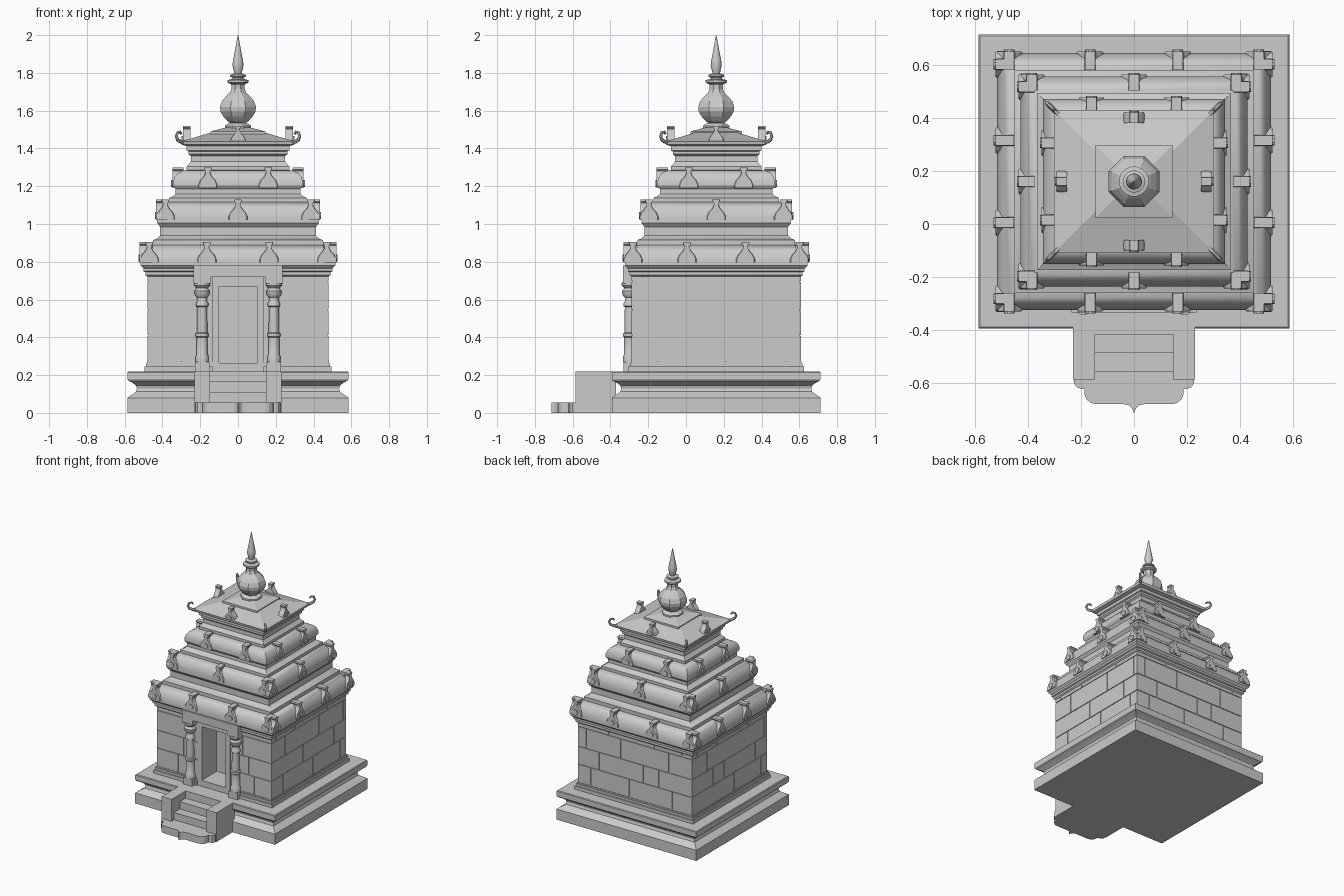
import bpy, bmesh, math
from mathutils import Vector, Matrix

if "Cube" in bpy.data.objects:
    bpy.data.objects.remove(bpy.data.objects["Cube"])

CY = 0.16       # centre of the shrine in y
INSET = 0.032   # the shrine is a little shallower than wide

stone = bpy.data.materials.new("grey_stone")
stone.use_nodes = True
stone.diffuse_color = (0.6, 0.6, 0.6, 1)
stone.node_tree.nodes["Principled BSDF"].inputs["Base Color"].default_value = (0.6, 0.6, 0.6, 1)


def finish(name, bm, smooth=None):
    bmesh.ops.recalc_face_normals(bm, faces=bm.faces)
    me = bpy.data.meshes.new(name)
    bm.to_mesh(me)
    bm.free()
    me.materials.append(stone)
    ob = bpy.data.objects.new(name, me)
    bpy.context.collection.objects.link(ob)
    if smooth:
        bpy.ops.object.select_all(action="DESELECT")
        ob.select_set(True)
        bpy.context.view_layer.objects.active = ob
        bpy.ops.object.shade_smooth_by_angle(angle=math.radians(smooth))
    return ob


def add_box(bm, x0, x1, y0, y1, z0, z1):
    m = Matrix.LocRotScale(Vector(((x0 + x1) / 2, (y0 + y1) / 2, (z0 + z1) / 2)), None,
                           Vector((abs(x1 - x0), abs(y1 - y0), z1 - z0)))
    bmesh.ops.create_cube(bm, size=1, matrix=m)


def add_loft(bm, rings):
    """Skin a list of equal-length closed rings and cap both ends."""
    rows = [[bm.verts.new(p) for p in ring] for ring in rings]
    n = len(rows[0])
    for a, b in zip(rows, rows[1:]):
        for i in range(n):
            j = (i + 1) % n
            bm.faces.new((a[i], a[j], b[j], b[i]))
    bm.faces.new(rows[0][::-1])
    bm.faces.new(rows[-1])


def stepped(name, profile, inset=INSET, smooth=None):
    bm = bmesh.new()
    add_loft(bm, [[(sx * h, CY + sy * (h - inset), z)
                   for sx, sy in ((-1, -1), (1, -1), (1, 1), (-1, 1))] for h, z in profile])
    return finish(name, bm, smooth)


def add_turned(bm, profile, x, y, sides):
    add_loft(bm, [[(x + r * math.cos((k + .5) * math.tau / sides),
                    y + r * math.sin((k + .5) * math.tau / sides), z)
                   for k in range(sides)] for r, z in profile])


# Plinth
stepped("plinth", [(.585, 0), (.585, .08), (.572, .09), (.555, .1), (.54, .112), (.535, .13),
                   (.54, .145), (.56, .16), (.58, .17), (.585, .18), (.585, .215), (.58, .22)], smooth=25)

# Wall core, with a deep door recess in the front
WX, WY = .474, .442
DOOR, DTOP, DEPTH = .1, .67, .17
front = CY - WY
bm = bmesh.new()
add_box(bm, -WX, WX, front + DEPTH, CY + WY, .22, .74)
for s in (-1, 1):
    add_box(bm, s * DOOR, s * WX, front, front + DEPTH, .22, .74)
add_box(bm, -DOOR, DOOR, front, front + DEPTH, DTOP, .74)
add_box(bm, -DOOR, DOOR, front - .01, front + DEPTH, .22, .265)
finish("wall_core", bm)

# Stone courses: thin blocks on the core with open joints between them
bm = bmesh.new()
G, T = .0025, .006
courses = [.27, .41, .545, .695, .74]
joints = [(-.37, -.05, .31), (-.3, .07, .2), (-.41, -.12, .28), (-.22, .16, .39)]
for row, (z0, z1) in enumerate(zip(courses, courses[1:])):
    for side in range(4):
        half = WX if side % 2 == 0 else WY
        cuts = [-half - T] + [c * (1 if side < 2 else -1) for c in joints[row]] + [half + T]
        cuts.sort()
        spans = list(zip(cuts, cuts[1:]))
        if side == 0:
            spans = [(-WX - T, -.3 + .05 * row), (-.3 + .05 * row, -.135),
                     (.135, .34 - .05 * row), (.34 - .05 * row, WX + T)]
        for a, b in spans:
            a, b = a + G, b - G
            if side % 2 == 0:
                s = side - 1
                add_box(bm, a, b, CY + s * WY, CY + s * (WY + T), z0 + G, z1 - G)
            else:
                s = side - 2
                add_box(bm, s * WX, s * (WX + T), CY + a, CY + b, z0 + G, z1 - G)
finish("wall_blocks", bm)

# Wall foot moulding, left open at the doorway
bm = bmesh.new()
for grow, z0, z1 in ((.022, .22, .245), (.014, .245, .262), (.009, .262, .272)):
    hx, hy = WX + grow, WY + grow
    add_box(bm, -hx, hx, CY + WY - .01, CY + hy, z0, z1)
    for s in (-1, 1):
        add_box(bm, s * (WX - .01), s * hx, CY - hy, CY + hy, z0, z1)
        add_box(bm, s * .135, s * hx, CY - hy, front + .01, z0, z1)
finish("foot_moulding", bm)

# Door frame
bm = bmesh.new()
for s in (-1, 1):
    add_box(bm, s * DOOR, s * .135, front - .008, front + .01, .22, .725)
add_box(bm, -DOOR, DOOR, front - .008, front + .01, DTOP, .725)
finish("door_frame", bm)

# Stepped roof, one loft per tier
stepped("lower_cornice", [(.478, .72), (.49, .73), (.49, .745), (.5, .75), (.5, .765), (.508, .772),
                          (.515, .78), (.515, .805), (.508, .835), (.492, .862), (.47, .882), (.445, .89)], smooth=28)
stepped("second_tier", [(.45, .885), (.45, .915), (.43, .922), (.412, .94), (.412, .985), (.42, .995), (.428, 1.005),
                        (.428, 1.04), (.422, 1.065), (.405, 1.092), (.385, 1.11), (.36, 1.117)], smooth=28)
stepped("third_tier", [(.365, 1.112), (.365, 1.138), (.347, 1.145), (.33, 1.16), (.33, 1.185), (.338, 1.195),
                       (.343, 1.203), (.343, 1.225), (.335, 1.25), (.318, 1.27), (.295, 1.282), (.27, 1.285)], smooth=28)
stepped("roof_neck", [(.272, 1.28), (.272, 1.305), (.262, 1.315), (.25, 1.33), (.25, 1.36),
                      (.262, 1.37), (.262, 1.385), (.272, 1.39), (.272, 1.415)])
stepped("top_roof", [(.265, 1.41), (.298, 1.42), (.302, 1.438), (.25, 1.452), (.14, 1.485)], smooth=10)
stepped("finial_slab", [(.145, 1.475), (.145, 1.49), (.13, 1.494), (.06, 1.512)], .008)


# Arched gable ornaments along the eaves
def add_gable(bm, side, along, out, z, depth, w=.05, h=.11):
    half = [(1, 0), (1, .18), (.8, .38), (.5, .52), (.28, .68), (.24, .82), (.42, .9), (.38, 1)]
    outline = half + [(-x, t) for x, t in reversed(half)]
    rot = Matrix.Rotation(side * math.pi / 2, 3, "Z")
    rings = []
    for d, k in ((0, .92), (.006, 1), (depth, 1)):
        rings.append([rot @ Vector((along + x * w * k, -out + d, z + t * h)) + Vector((0, CY, 0))
                      for x, t in outline])
    add_loft(bm, rings)
    # round boss on the gable face
    boss = [rot @ Vector((along + w * .4 * math.cos(a), -out, z + h * .22 + w * .4 * math.sin(a)))
            + Vector((0, CY, 0)) for a in [k * math.tau / 10 for k in range(10)]]
    push = rot @ Vector((0, -.006, 0))
    add_loft(bm, [boss, [p + push for p in boss]])


tiers = [("lower_gables", .522, .795, (-.47, -.165, .165, .47), .07),
         ("second_gables", .434, 1.02, (-.385, 0, .385), .06),
         ("third_gables", .348, 1.19, (-.16, .16), .06)]
for name, out, z, spots, depth in tiers:
    bm = bmesh.new()
    for side in range(4):
        o = out - (INSET if side % 2 == 0 else 0)
        k = 1 if side % 2 == 0 else (out - INSET) / out
        for a in spots:
            add_gable(bm, side, a * k, o, z, depth)
    finish(name, bm)

bm = bmesh.new()
for side in range(4):
    add_gable(bm, side, 0, .292 - (INSET if side % 2 == 0 else 0), 1.43, .04, w=.04, h=.09)
finish("roof_gables", bm)

# Curled hooks at the roof corners
bm = bmesh.new()
path = [(.27, 1.432), (.302, 1.434), (.32, 1.446), (.326, 1.465), (.32, 1.484), (.306, 1.488), (.3, 1.476)]
for sx in (-1, 1):
    for sy in (-1, 1):
        across = Vector((sx, -sy, 0)).normalized()
        rings = []
        for i, (d, z) in enumerate(path):
            p, q = path[max(i - 1, 0)], path[min(i + 1, len(path) - 1)]
            diag = Vector((sx, sy, 0)).normalized()
            tan = (diag * (q[0] - p[0]) * 1.4 + Vector((0, 0, q[1] - p[1]))).normalized()
            nor = tan.cross(across)
            c = Vector((sx * d, CY + sy * (d - INSET), z))
            r = .011 - .0008 * i
            rings.append([c + r * (across * math.cos(a) + nor * math.sin(a))
                          for a in [k * math.tau / 6 for k in range(6)]])
        add_loft(bm, rings)
finish("corner_hooks", bm, 50)

# Octagonal pot finial and its round spike
bm = bmesh.new()
add_turned(bm, [(.06, 1.5), (.075, 1.508), (.075, 1.52), (.06, 1.53), (.045, 1.535), (.06, 1.545), (.085, 1.57),
                (.1, 1.595), (.103, 1.62), (.092, 1.65), (.07, 1.675), (.047, 1.695), (.038, 1.715),
                (.038, 1.735), (.045, 1.745)], 0, CY, 8)
finish("pot_finial", bm)
bm = bmesh.new()
add_turned(bm, [(.04, 1.74), (.057, 1.75), (.057, 1.762), (.03, 1.768), (.03, 1.775), (.042, 1.78), (.042, 1.79),
                (.02, 1.797), (.024, 1.815), (.03, 1.84), (.027, 1.865), (.018, 1.91), (.009, 1.96),
                (.001, 2)], 0, CY, 16)
finish("spike", bm, 35)

# Porch columns with moulded shafts, and the beam above them
col_y = front - .016
bm = bmesh.new()
for x in (-.19, .19):
    add_turned(bm, [(.036, .27), (.036, .3), (.03, .31), (.03, .4), (.036, .405), (.036, .42), (.029, .425),
                    (.027, .56), (.034, .565), (.034, .58), (.027, .59), (.027, .61), (.04, .625),
                    (.042, .645), (.03, .66), (.044, .675), (.044, .69)], x, col_y, 12)
finish("porch_columns", bm, 35)
bm = bmesh.new()
for x in (-.19, .19):
    add_box(bm, x - .038, x + .038, col_y - .034, front + .02, .22, .27)
    add_box(bm, x - .045, x + .045, col_y - .036, front + .02, .685, .725)
add_box(bm, -.235, .235, col_y - .036, front + .02, .72, .78)
finish("porch_beam_and_bases", bm)

# Front stair with solid side walls
bm = bmesh.new()
for s in (-1, 1):
    add_box(bm, s * .147, s * .23, -.585, -.37, 0, .22)
for y, z in ((-.415, .22), (-.485, .165), (-.555, .11), (-.585, .055)):
    add_box(bm, -.147, .147, y, -.37, 0, z)
finish("front_stair", bm)

# Lobed threshold stone
half = [(.225, -.58), (.226, -.6), (.215, -.615), (.2, -.62), (.187, -.622), (.187, -.64), (.18, -.658),
        (.165, -.672), (.145, -.678), (.04, -.678), (.02, -.682), (.008, -.693)]
outline = half + [(0, -.712)] + [(-x, y) for x, y in reversed(half)]
bm = bmesh.new()
add_loft(bm, [[(x, y, z) for x, y in outline] for z in (0, .055)])
finish("threshold_stone", bm)
